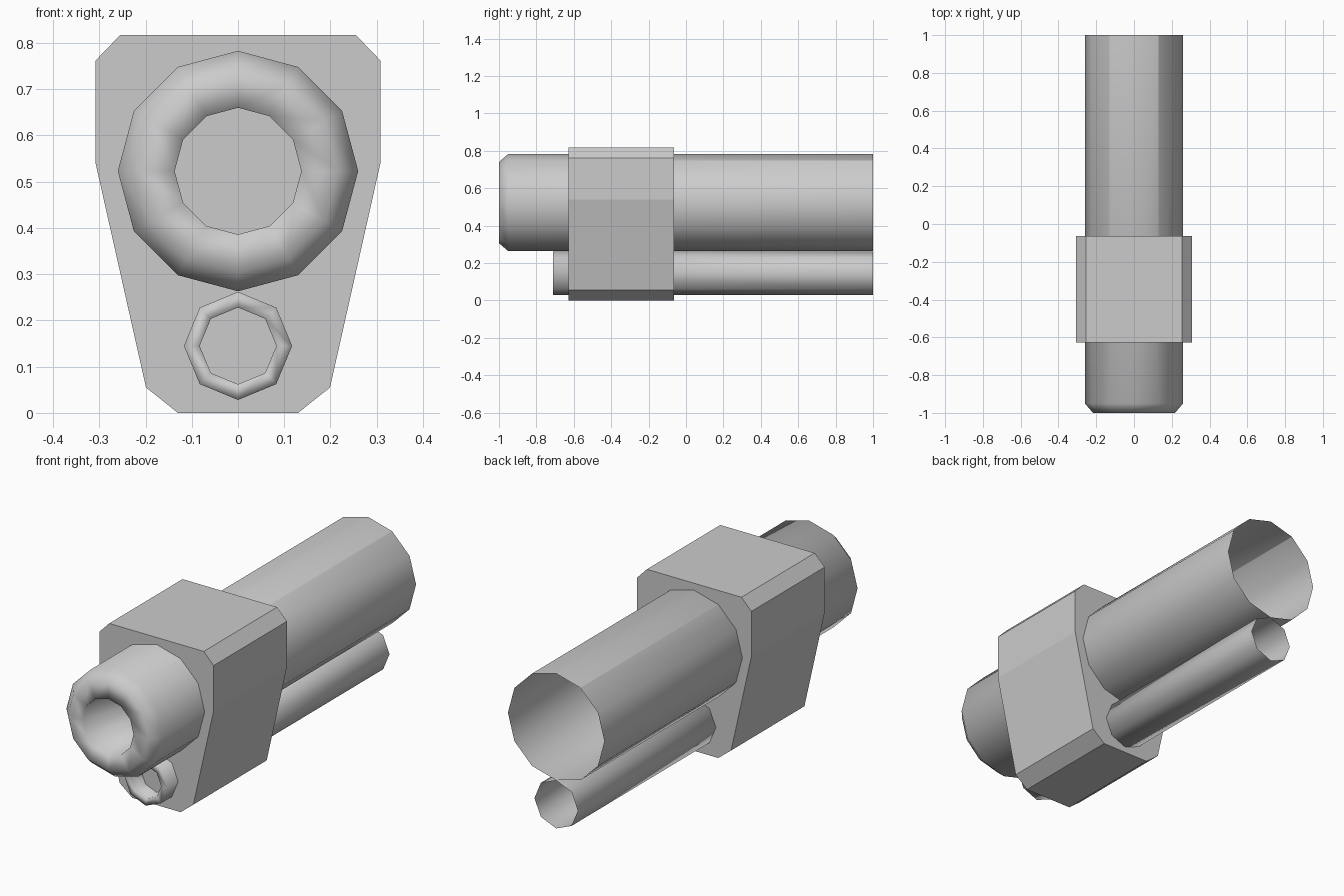
import bpy, bmesh, math

if "Cube" in bpy.data.objects:
    bpy.data.objects.remove(bpy.data.objects["Cube"], do_unlink=True)

# Single grey metal colour
grey = bpy.data.materials.new("grey_metal")
GREY = (0.6, 0.6, 0.6, 1.0)
grey.diffuse_color = GREY
grey.use_nodes = True
bsdf = next(n for n in grey.node_tree.nodes if n.type == 'BSDF_PRINCIPLED')
bsdf.inputs["Base Color"].default_value = GREY


def finish(name, bm):
    mesh = bpy.data.meshes.new(name)
    bm.to_mesh(mesh)
    bm.free()
    mesh.materials.append(grey)
    obj = bpy.data.objects.new(name, mesh)
    bpy.context.collection.objects.link(obj)
    return obj


def tube(name, sides, z, profile, sharp_sides=()):
    """Lathe (y, radius) points about a y-parallel axis; the rear stays open."""
    bm = bmesh.new()
    rings = []
    for y, r in profile:
        angles = [math.tau * j / sides for j in range(sides)]
        rings.append([bm.verts.new((r * math.cos(a), y, z + r * math.sin(a))) for a in angles])
    for a, b in zip(rings, rings[1:]):
        for j in range(sides):
            k = (j + 1) % sides
            bm.faces.new((a[j], a[k], b[k], b[j])).smooth = True
    # Keep hard edges sharp and round off the shallow ones
    for e in bm.edges:
        e.smooth = e.calc_face_angle(0) < math.radians(35)
    # Crisp borders along the flat top facets
    for j in sharp_sides:
        bm.edges.get((rings[0][j], rings[1][j])).smooth = False
    return finish(name, bm)


# Main barrel: outer wall, chamfered muzzle, bore running into the block
tube("main_barrel", 12, 0.523,
     [(1.0, 0.26), (-0.95, 0.26), (-1.0, 0.217), (-1.0, 0.137), (-0.6, 0.137)],
     sharp_sides=(2, 4))

# Small lower tube: flat eight-sided wall, front rim and bore
tube("lower_tube", 8, 0.145,
     [(1.0, 0.117), (-0.71, 0.117), (-0.71, 0.083), (-0.6, 0.083)])

# Clamp block: tapered profile with cut corners, extruded along y
half = [(0.13, 0.0), (0.199, 0.055), (0.308, 0.54), (0.308, 0.762), (0.255, 0.817)]
outline = half + [(-x, z) for x, z in reversed(half)]
bm = bmesh.new()
face = bm.faces.new([bm.verts.new((x, -0.628, z)) for x, z in outline])
new = bmesh.ops.extrude_face_region(bm, geom=[face], use_keep_orig=True)["geom"]
bmesh.ops.translate(bm, vec=(0, 0.565, 0),
                    verts=[v for v in new if isinstance(v, bmesh.types.BMVert)])
bmesh.ops.recalc_face_normals(bm, faces=bm.faces)
finish("clamp_block", bm)
